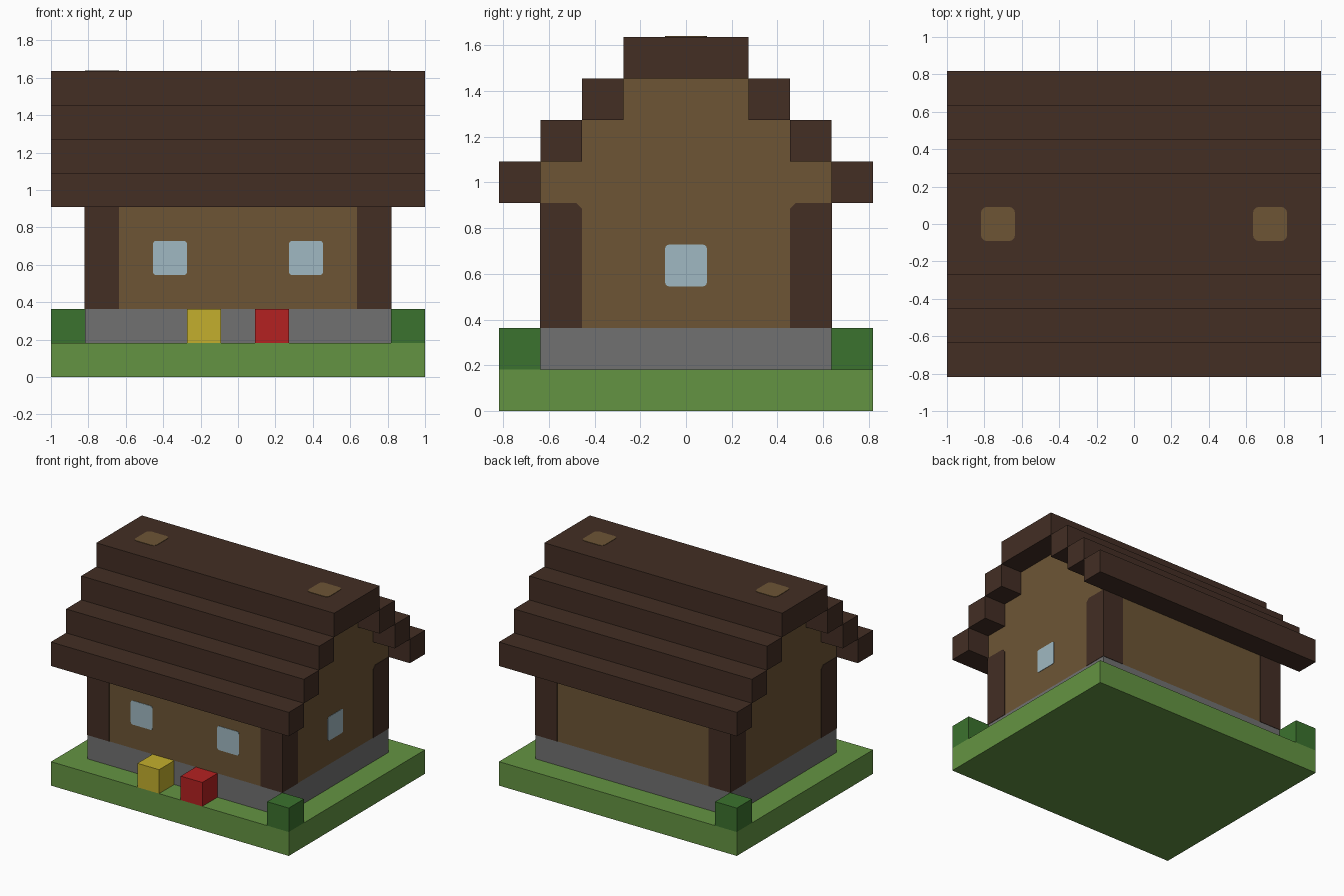
import bpy
import bmesh
from mathutils import Vector

default = bpy.data.objects.get("Cube")
if default:
    bpy.data.objects.remove(default, do_unlink=True)

U = 2 / 11        # edge of one building block
PROUD = 0.003     # how far painted details stand out


def material(name, *rgb):
    """Flat colour from 0-255 display values."""
    lin = [((c / 255 + 0.055) / 1.055) ** 2.4 for c in rgb] + [1]
    mat = bpy.data.materials.new(name)
    mat.use_nodes = True
    mat.diffuse_color = lin
    mat.node_tree.nodes["Principled BSDF"].inputs["Base Color"].default_value = lin
    return mat


GRASS = material("grass green", 100, 148, 66)
BUSH = material("bush green", 59, 114, 46)
STONE = material("stone grey", 113, 113, 113)
PLANK = material("plank brown", 109, 85, 53)
TIMBER = material("dark timber", 67, 46, 36)
GLASS = material("window blue", 160, 185, 194)
YELLOW = material("flower yellow", 196, 175, 45)
RED = material("flower red", 180, 33, 33)


def finish(name, bm, mat):
    bmesh.ops.recalc_face_normals(bm, faces=bm.faces)
    mesh = bpy.data.meshes.new(name)
    bm.to_mesh(mesh)
    bm.free()
    mesh.materials.append(mat)
    obj = bpy.data.objects.new(name, mesh)
    bpy.context.collection.objects.link(obj)
    return obj


def block(name, mat, x, y, z, round_axis=None, radius=0.02):
    """Box from (low, high) ranges in block units; optionally rounded around one axis."""
    bm = bmesh.new()
    bmesh.ops.create_cube(bm, size=1)
    for v in bm.verts:
        v.co = Vector([U * (r[0] if c < 0 else r[1]) for c, r in zip(v.co, (x, y, z))])
    if round_axis is not None:
        edges = [e for e in bm.edges
                 if abs((e.verts[0].co - e.verts[1].co).normalized()[round_axis]) > 0.9]
        bmesh.ops.bevel(bm, geom=edges, offset=radius, segments=3, profile=0.5,
                        affect='EDGES')
    return finish(name, bm, mat)


def prism(name, mat, profile, x0, x1):
    """Extrude a (y, z) outline along x, all in block units."""
    bm = bmesh.new()
    face = bm.faces.new([bm.verts.new((x0 * U, y * U, z * U)) for y, z in profile])
    grown = bmesh.ops.extrude_face_region(bm, geom=[face])["geom"]
    moved = [g for g in grown if isinstance(g, bmesh.types.BMVert)]
    bmesh.ops.translate(bm, verts=moved, vec=((x1 - x0) * U, 0, 0))
    return finish(name, bm, mat)


p = PROUD / U

# Ground and foundation
block("lawn", GRASS, (-5.5, 5.5), (-4.5, 4.5), (0, 1))
block("foundation", STONE, (-4.5, 4.5), (-3.5, 3.5), (1, 2))

# House body with stepped gables
steps = [(3.5, 2), (3.5, 6), (2.5, 6), (2.5, 7), (1.5, 7), (1.5, 8)]
prism("house_walls", PLANK, steps + [(-y, z) for y, z in reversed(steps)], -4.5, 4.5)

# Corner posts, clipped at the upper inner corner
clip = 0.13
for sx, xn in ((-1, "right"), (1, "left")):
    for sy, yn in ((-1, "front"), (1, "back")):
        outline = [(3.5 + p, 2), (3.5 + p, 5), (2.5 + clip, 5), (2.5, 5 - clip), (2.5, 2)]
        prism(f"{yn}_{xn}_post", TIMBER, [(sy * y, z) for y, z in outline],
              sx * 3.5, sx * (4.5 + p))

# Stepped roof: mirrored beams and a wide ridge
for i in range(3):
    inner = 3.5 - i
    block(f"front_roof_beam_{i + 1}", TIMBER, (-5.5, 5.5), (-inner - 1, -inner), (5 + i, 6 + i))
    block(f"back_roof_beam_{i + 1}", TIMBER, (-5.5, 5.5), (inner, inner + 1), (5 + i, 6 + i))
block("roof_ridge", TIMBER, (-5.5, 5.5), (-1.5, 1.5), (8, 9))

# Mirrored front windows and roof patches
for s, n in ((-1, "right"), (1, "left")):
    cx = 2 * s
    block(f"front_{n}_window", GLASS, (cx - 0.5, cx + 0.5), (-3.5 - p, -3.5), (3, 4), 1, 0.015)
    cx = 4 * s
    block(f"{n}_roof_patch", PLANK, (cx - 0.5, cx + 0.5), (-0.5, 0.5), (9, 9 + p), 2, 0.03)

# Single side window
block("side_window", GLASS, (4.5, 4.5 + p), (-0.5, 0.5), (3, 4), 0, 0.015)

# Flowers by the front wall and bushes on opposite corners
block("yellow_flower", YELLOW, (-1.5, -0.5), (-4.5, -3.5), (1, 2))
block("red_flower", RED, (0.5, 1.5), (-4.5, -3.5), (1, 2))
block("front_bush", BUSH, (4.5, 5.5), (-4.5, -3.5), (1, 2))
block("back_bush", BUSH, (-5.5, -4.5), (3.5, 4.5), (1, 2))
